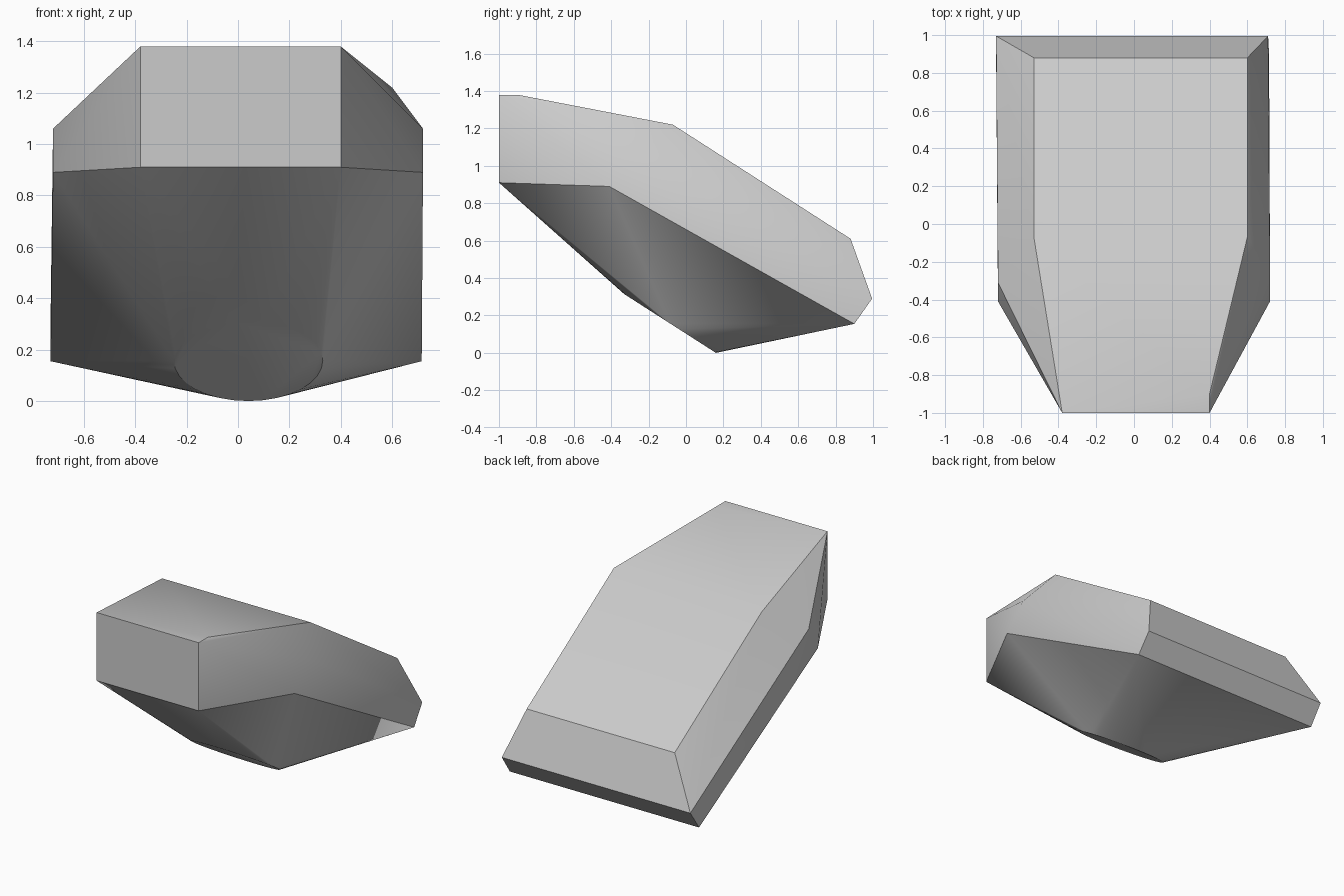
import bpy, bmesh, math
from mathutils import Vector

cube = bpy.data.objects.get("Cube")
if cube:
    bpy.data.objects.remove(cube, do_unlink=True)

# One grey for the whole body
grey = bpy.data.materials.new("stone_grey")
grey.use_nodes = True
colour = (0.6, 0.6, 0.6, 1.0)
grey.diffuse_color = colour
grey.node_tree.nodes["Principled BSDF"].inputs["Base Color"].default_value = colour

# Corner pairs: right x, left x, y, z
pairs = [
    (-0.38, 0.40, -1.00, 1.38),   # nose, top
    (-0.38, 0.40, -1.00, 0.91),   # nose, bottom
    (-0.53, 0.60, -0.07, 1.22),   # roof bend
    (-0.53, 0.60, 0.88, 0.61),    # roof rear
    (-0.73, 0.71, 0.995, 0.29),   # tail, top
    (-0.73, 0.715, 0.90, 0.155),  # tail, bottom
    (-0.72, 0.72, -0.41, 0.89),   # shoulder, bottom
]
points = [Vector((x, y, z)) for xr, xl, y, z in pairs for x in (xr, xl)]

# Uneven shoulders and the chamfered left corner of the nose
points += [Vector((-0.72, -0.31, 1.06)), Vector((0.72, -0.25, 1.06)),
           Vector((0.40, -0.90, 1.38))]

# Tilted round foot under the body
centre = Vector((0.04, -0.085, 0.157))
across = Vector((0.29, 0, 0))
along = Vector((0, 0.245, -0.157))
steps = 32
for i in range(steps):
    a = math.tau * i / steps
    points.append(centre + across * math.cos(a) + along * math.sin(a))

# Skin stretched over all the corners
bm = bmesh.new()
for p in points:
    bm.verts.new(p)
bmesh.ops.convex_hull(bm, input=bm.verts[:])
bmesh.ops.delete(bm, geom=[v for v in bm.verts if not v.link_faces], context='VERTS')
bmesh.ops.dissolve_limit(bm, angle_limit=math.radians(1), verts=bm.verts[:], edges=bm.edges[:])
bmesh.ops.recalc_face_normals(bm, faces=bm.faces[:])

mesh = bpy.data.meshes.new("faceted_body")
bm.to_mesh(mesh)
bm.free()
mesh.materials.append(grey)
body = bpy.data.objects.new("faceted_body", mesh)
bpy.context.collection.objects.link(body)

# Soft shading with crisp edges
bpy.ops.object.select_all(action='DESELECT')
body.select_set(True)
bpy.context.view_layer.objects.active = body
bpy.ops.object.shade_smooth_by_angle(angle=math.radians(30))
